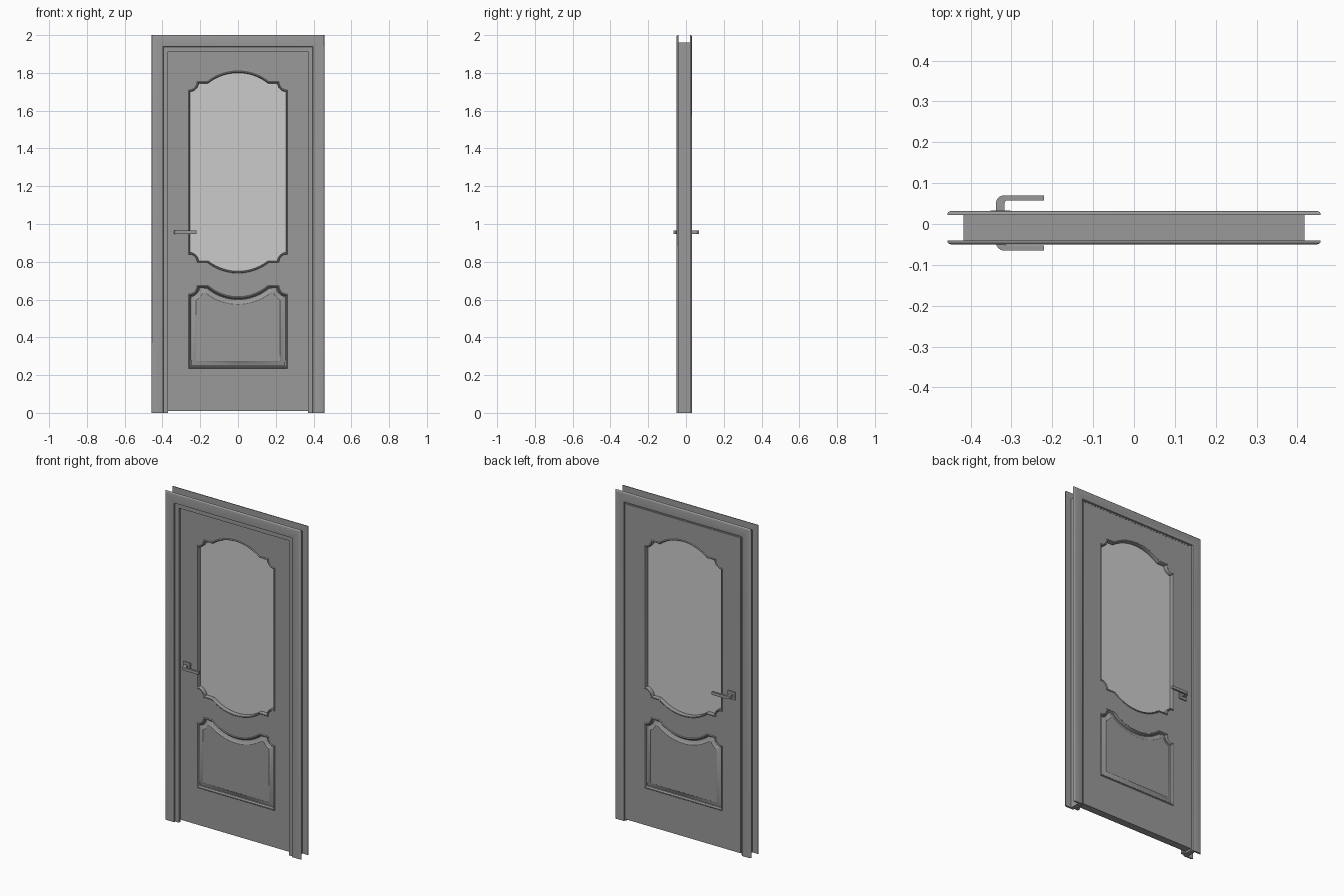
import bpy, bmesh, math
from mathutils import Matrix

if "Cube" in bpy.data.objects:
    bpy.data.objects.remove(bpy.data.objects["Cube"])

MID, HALF = 0.0025, 0.0225      # leaf centre plane (y) and half thickness
W, R = 0.258, 0.045             # half width of openings, scallop radius


def material(name, grey):
    mat = bpy.data.materials.new(name)
    mat.diffuse_color = (grey, grey, grey, 1)
    mat.use_nodes = True
    mat.node_tree.nodes["Principled BSDF"].inputs["Base Color"].default_value = mat.diffuse_color
    return mat


DARK = material("dark_grey", 0.32)
PANE = material("glass", 0.66)


def finish(obj, mat=DARK, angle=35):
    obj.data.materials.clear()
    obj.data.materials.append(mat)
    bpy.ops.object.select_all(action='DESELECT')
    obj.select_set(True)
    bpy.context.view_layer.objects.active = obj
    bpy.ops.object.shade_smooth_by_angle(angle=math.radians(angle))
    return obj


def loft(name, rings, wrap_path, wrap_profile, cap=False):
    """Skin between matching rings of points."""
    bm = bmesh.new()
    vs = [[bm.verts.new(p) for p in r] for r in rings]
    n, m = len(vs), len(vs[0])
    for i in range(n if wrap_profile else n - 1):
        a, b = vs[i], vs[(i + 1) % n]
        for j in range(m if wrap_path else m - 1):
            k = (j + 1) % m
            bm.faces.new((a[j], a[k], b[k], b[j]))
    if not wrap_path:
        bm.faces.new([r[0] for r in vs])
        bm.faces.new([r[-1] for r in vs])
    if cap:
        bm.faces.new(vs[-1])
    bmesh.ops.recalc_face_normals(bm, faces=bm.faces)
    me = bpy.data.meshes.new(name)
    bm.to_mesh(me)
    bm.free()
    obj = bpy.data.objects.new(name, me)
    bpy.context.collection.objects.link(obj)
    return finish(obj)


def flat_solid(name, loops, thickness, matrix, mat=DARK):
    """Filled outline with holes, given thickness."""
    cu = bpy.data.curves.new(name, 'CURVE')
    cu.dimensions, cu.fill_mode, cu.extrude = '2D', 'BOTH', thickness / 2
    for pts in loops:
        sp = cu.splines.new('POLY')
        sp.points.add(len(pts) - 1)
        for p, (x, y) in zip(sp.points, pts):
            p.co = (x, y, 0, 1)
        sp.use_cyclic_u = True
    obj = bpy.data.objects.new(name, cu)
    bpy.context.collection.objects.link(obj)
    bpy.ops.object.select_all(action='DESELECT')
    obj.select_set(True)
    bpy.context.view_layer.objects.active = obj
    bpy.ops.object.convert(target='MESH')
    obj = bpy.context.view_layer.objects.active
    obj.data.transform(matrix)
    bm = bmesh.new()
    bm.from_mesh(obj.data)
    bmesh.ops.remove_doubles(bm, verts=bm.verts, dist=1e-5)
    bmesh.ops.recalc_face_normals(bm, faces=bm.faces)
    bm.to_mesh(obj.data)
    bm.free()
    return finish(obj, mat)


def crown(d, shoulder, rise):
    """Right half of the shaped top edge, inset by d: centre to side."""
    s = 1 if rise > 0 else -1
    h = abs(rise)
    rad = (0.16 ** 2 + h * h) / (2 * h)
    cz = shoulder + rise - s * rad
    r = rad - s * d
    end = math.acos(max(-1, min(1, s * (shoulder - d - cz) / r)))
    pts = [(r * math.sin(end * i / 12), cz + s * r * math.cos(end * i / 12)) for i in range(13)]
    q = R + d
    t0, t1 = math.asin(d / q), math.acos(d / q)
    for i in range(9):
        t = t0 + (t1 - t0) * i / 8
        pts.append((W - q * math.cos(t), shoulder - q * math.sin(t)))
    return pts


def both_halves(right):
    return right + [(-x, z) for x, z in reversed(right) if x > 1e-6]


def window_outline(d):
    top = crown(d, 1.75, 0.055)
    right = top + [(x, 2.55 - z) for x, z in reversed(top)]
    return both_halves(right)


def panel_outline(d):
    return both_halves(crown(d, 0.67, -0.06) + [(W - d, 0.24 + d), (0, 0.24 + d)])


def surround(name, profile):
    """Three-sided mitred frame from a (inset, y) section."""
    rings = []
    for u, y in profile:
        x, z = 0.457 - u, 2.0 - u
        rings.append([(-x, y, 0), (-x, y, z), (x, y, z), (x, y, 0)])
    return loft(name, rings, False, True)


# Casings on both wall faces, rounded on the outer edges
section = [(0, 0), (0.0, 0.003), (0.0015, 0.0065), (0.005, 0.009), (0.010, 0.010),
           (0.055, 0.010), (0.060, 0.0085), (0.062, 0.005), (0.062, 0)]
surround("front_casing", [(u, -0.040 - h) for u, h in section])
surround("back_casing", [(u, 0.022 + h) for u, h in section])

# Jamb with door stop
surround("jamb", [(0.039, -0.040), (0.087, -0.040), (0.087, -0.022),
                  (0.069, -0.022), (0.069, 0.022), (0.039, 0.022)])

# Door leaf with two shaped openings
upright = Matrix.Translation((0, MID, 0)) @ Matrix.Rotation(math.pi / 2, 4, 'X')
leaf = [(-0.385, 0.01), (0.385, 0.01), (0.385, 1.928), (-0.385, 1.928)]
flat_solid("door_leaf", [leaf, window_outline(0), panel_outline(0)], 2 * HALF, upright)

# Glass pane
flat_solid("glass_pane", [window_outline(0.001)], 0.006, upright, PANE)

# Mouldings and raised panels on both faces, as (inset, height) sections
bead = [(-0.005, 0), (-0.004, 0.002), (-0.001, 0.004), (0.002, 0.003),
        (0.004, 0), (0.005, -0.004), (0.005, -0.0195)]
raised = [(-0.005, 0), (-0.004, 0.002), (-0.001, 0.004), (0.002, 0.003), (0.004, 0),
          (0.007, -0.006), (0.011, -0.008), (0.033, -0.002), (0.035, 0.0)]
for side, s in (("front", -1), ("back", 1)):
    for name, shape, prof, cap in (("window_moulding", window_outline, bead, False),
                                   ("raised_panel", panel_outline, raised, True)):
        rings = [[(x, MID + s * (HALF + h), z) for x, z in shape(d)] for d, h in prof]
        loft(f"{side}_{name}", rings, True, False, cap)

# Lever handles: square rosette and bent flat lever on each face
square = [(-0.351, 0.933), (-0.303, 0.933), (-0.303, 0.981), (-0.351, 0.981)]
for side, s in (("front", -1), ("back", 1)):
    flat_solid(f"{side}_rosette", [square], 0.008,
               Matrix.Translation((0, s * (HALF + 0.0035), 0)) @ upright)

    def bend(r, x, y):
        return [(x - r * math.sin(a), y + r * math.cos(a))
                for a in (math.pi / 2 * i / 8 for i in range(9))]
    path = [(-0.22, 0.0675)] + bend(0.020, -0.318, 0.0475) + [(-0.338, 0.025), (-0.317, 0.025)]
    path += bend(0.008, -0.309, 0.0475)[::-1] + [(-0.22, 0.0555)]
    path = [(x, MID + s * y) for x, y in path]
    flat_solid(f"{side}_lever", [path], 0.018, Matrix.Translation((0, 0, 0.957)))
